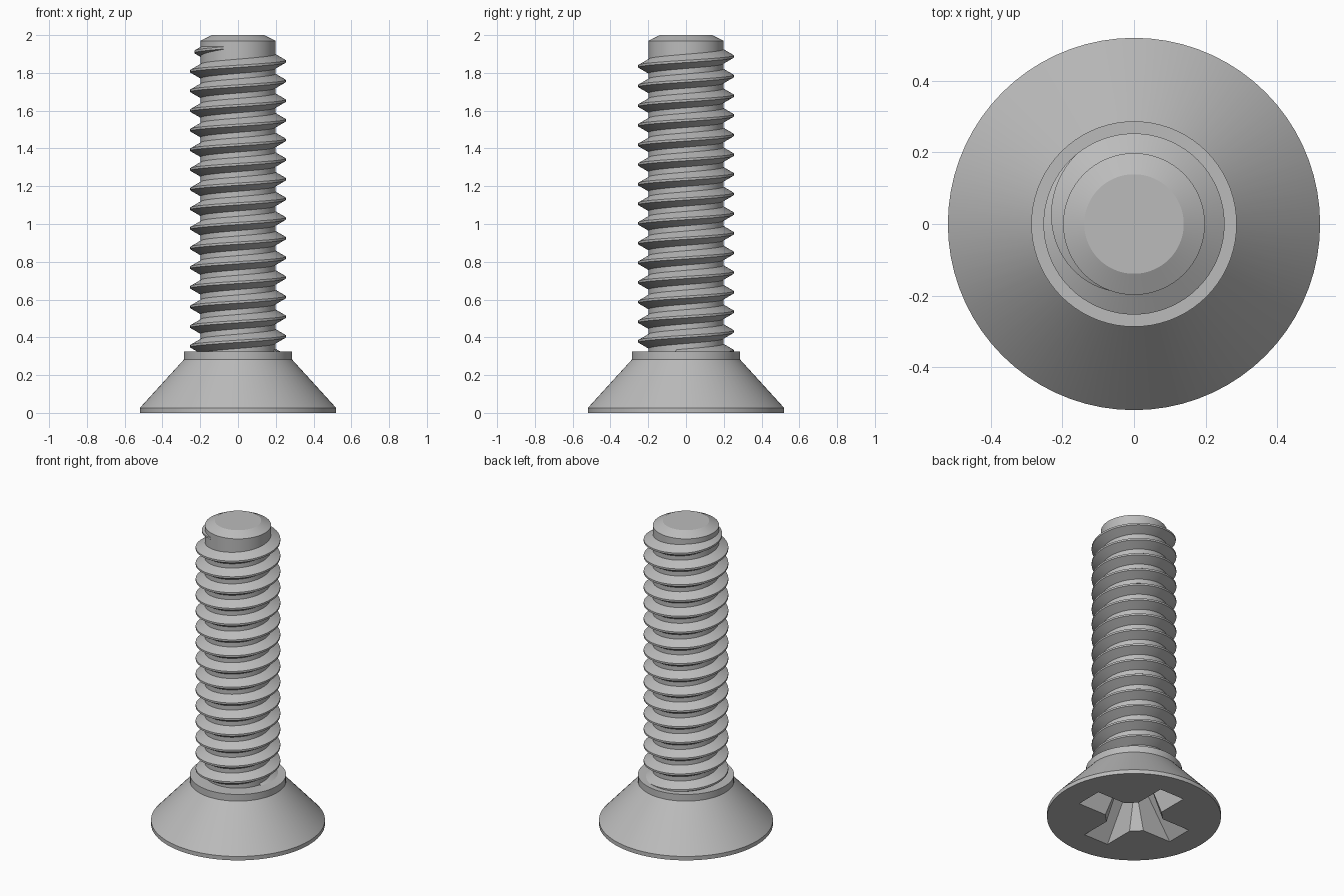
import bpy, bmesh, math
from mathutils import Matrix

cube = bpy.data.objects.get("Cube")
if cube:
    bpy.data.objects.remove(cube, do_unlink=True)

STEEL = (0.5, 0.5, 0.5, 1)
steel = bpy.data.materials.new("grey steel")
steel.use_nodes = True
steel.diffuse_color = STEEL
steel.node_tree.nodes["Principled BSDF"].inputs["Base Color"].default_value = STEEL


def finish(name, bm):
    bmesh.ops.recalc_face_normals(bm, faces=bm.faces)
    mesh = bpy.data.meshes.new(name)
    bm.to_mesh(mesh)
    bm.free()
    obj = bpy.data.objects.new(name, mesh)
    bpy.context.collection.objects.link(obj)
    mesh.materials.append(steel)
    return obj


def activate(obj):
    bpy.ops.object.select_all(action="DESELECT")
    obj.select_set(True)
    bpy.context.view_layer.objects.active = obj


def smooth(obj):
    activate(obj)
    bpy.ops.object.shade_smooth_by_angle(angle=math.radians(25))


def bridge(bm, a, b):
    for i in range(len(a)):
        j = (i + 1) % len(a)
        bm.faces.new((a[i], a[j], b[j], b[i]))


def loft(name, rings):
    """Closed solid through a list of vertex rings."""
    bm = bmesh.new()
    loops = [[bm.verts.new(p) for p in ring] for ring in rings]
    for a, b in zip(loops, loops[1:]):
        bridge(bm, a, b)
    bm.faces.new(loops[0])
    bm.faces.new(loops[-1])
    return finish(name, bm)


def lathe(name, profile, sides=72):
    angles = [math.tau * i / sides for i in range(sides)]
    return loft(name, [[(r * math.cos(a), r * math.sin(a), z) for a in angles]
                       for r, z in profile])


def box_ring(hx, hy, z):
    return [(-hx, -hy, z), (hx, -hy, z), (hx, hy, z), (-hx, hy, z)]


# Countersunk head with collar, and shank with chamfered tip
head = lathe("countersunk_head", [(0.52, 0), (0.52, 0.026), (0.287, 0.282), (0.287, 0.326)])
shank = lathe("shank", [(0.198, 0.3), (0.198, 1.97), (0.139, 2.0)])

# Cross recess: two tapered slots and a central tapered socket
slot = [box_ring(0.37, 0.092, -0.02), box_ring(0.16, 0.06, 0.23)]
socket = [box_ring(0.175, 0.175, -0.02), box_ring(0.09, 0.09, 0.235)]
cutters = [loft("slot_cutter_x", slot), loft("slot_cutter_y", slot),
           loft("socket_cutter", socket)]
cutters[1].data.transform(Matrix.Rotation(math.pi / 2, 4, "Z"))
cutters[2].data.transform(Matrix.Rotation(math.pi / 4, 4, "Z"))
for cutter in cutters:
    cutter.hide_render = True
    activate(head)
    cut = head.modifiers.new("recess", "BOOLEAN")
    cut.operation = "DIFFERENCE"
    cut.solver = "EXACT"
    cut.object = cutter
    bpy.ops.object.modifier_apply(modifier=cut.name)
    bpy.data.objects.remove(cutter, do_unlink=True)

# Right-hand thread: a tooth section swept up a helix, fading out near the tip
PITCH, STEPS, TURNS = 0.104, 72, 16
ROOT, CREST = 0.196, 0.253
END = math.radians(255)
FADE = math.radians(125)
END_Z = 1.861 + PITCH * END / math.tau
sections = []
for i in range(TURNS * STEPS - STEPS // 4 + 1):
    back = math.tau * i / STEPS
    angle, z = END - back, END_Z - PITCH * back / math.tau
    k = max(0.02, min(1, back / FADE))
    crest = ROOT + (CREST - ROOT) * k
    base, tip = 0.007 + 0.032 * k, 0.006
    outline = [(ROOT - 0.03, -base), (ROOT, -base), (crest, -tip),
               (crest, tip), (ROOT, base), (ROOT - 0.03, base)]
    sections.append([(r * math.cos(angle), r * math.sin(angle), z + dz)
                     for r, dz in outline])
thread = loft("thread", sections)

for part in (head, shank, thread):
    smooth(part)
